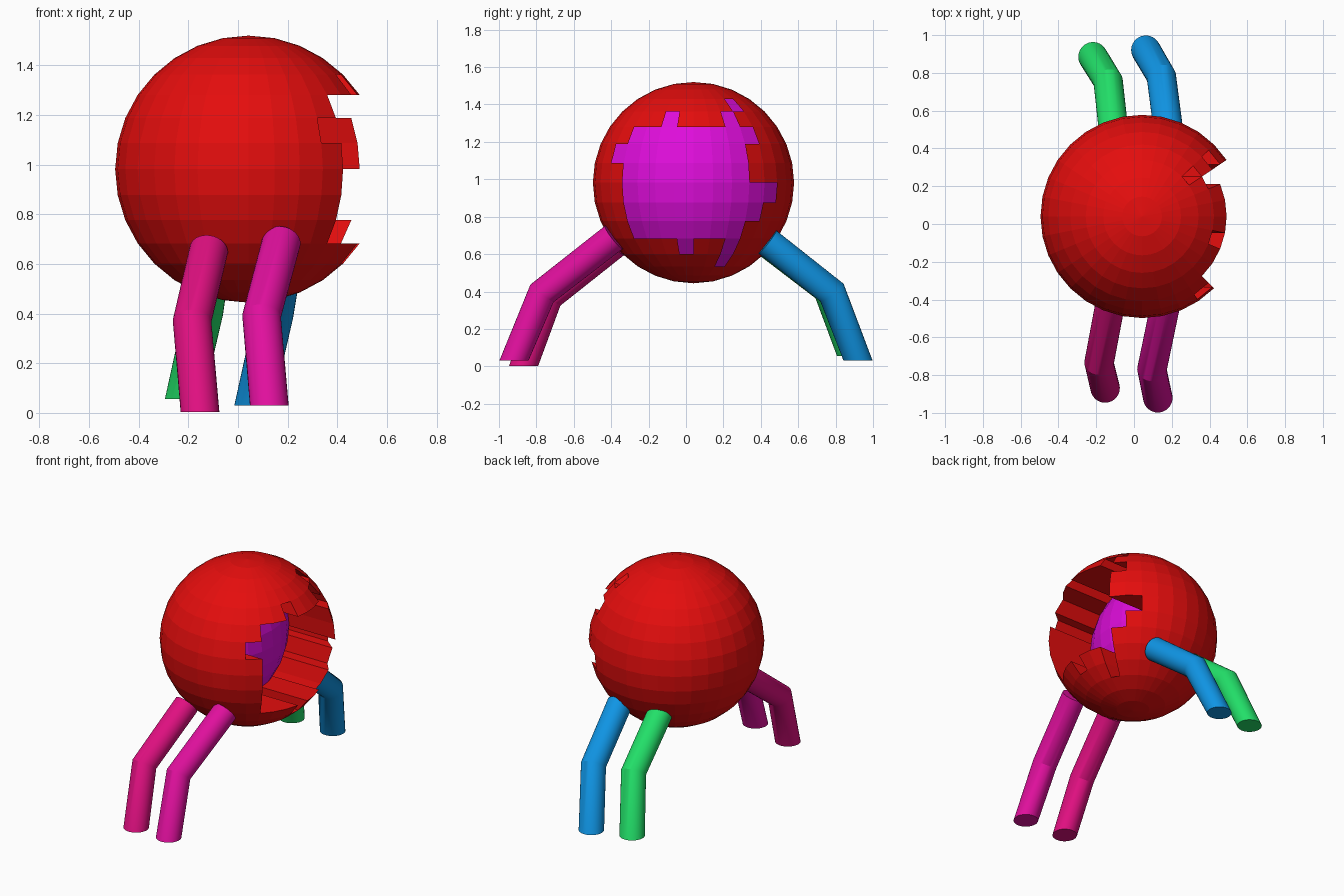
import bpy, bmesh, math
from mathutils import Vector

if "Cube" in bpy.data.objects:
    bpy.data.objects.remove(bpy.data.objects["Cube"])


def material(name, rgb):
    m = bpy.data.materials.new(name)
    m.diffuse_color = (*rgb, 1)
    m.use_nodes = True
    m.node_tree.nodes["Principled BSDF"].inputs["Base Color"].default_value = m.diffuse_color
    return m


RED = material("red", (0.78, 0.004, 0.004))
MAGENTA = material("magenta", (0.73, 0.004, 0.70))
ROSE = material("rose", (0.75, 0.005, 0.22))
PINK = material("pink", (0.75, 0.005, 0.34))
BLUE = material("blue", (0.005, 0.30, 0.78))
GREEN = material("green", (0.016, 0.74, 0.14))


def finish(bm, name, mats):
    bmesh.ops.recalc_face_normals(bm, faces=bm.faces)
    me = bpy.data.meshes.new(name)
    bm.to_mesh(me)
    bm.free()
    for m in mats:
        me.materials.append(m)
    ob = bpy.data.objects.new(name, me)
    bpy.context.collection.objects.link(ob)
    return ob


# Body: faceted ball with a ragged patch of faces pushed in on the +x side
STEP = math.radians(11.25)
CENTRE = Vector((0.043, 0.04, 0.982))
RADIUS = 0.538
MOUTH_DEPTH = 0.345
# latitude row -> columns (first, last) counted from the +x meridian
MOUTH = {4: [(3, 3)], 3: [(-2, -2), (2, 2)], 2: [(-4, 3)], 1: [(-5, 2)],
         0: [(-4, 2)], -1: [(-4, 4)], -2: [(-4, 3)], -3: [(-4, 2)],
         -4: [(-1, -1), (2, 2)], -5: [(2, 2)]}


def in_mouth(face):
    c = face.calc_center_median()
    row = math.floor(math.atan2(c.z, math.hypot(c.x, c.y)) / STEP)
    col = math.floor(math.atan2(c.y, c.x) / STEP)
    return any(a <= col <= b for a, b in MOUTH.get(row, []))


bm = bmesh.new()
bmesh.ops.create_uvsphere(bm, u_segments=32, v_segments=16, radius=RADIUS)
patch = [f for f in bm.faces if in_mouth(f)]
res = bmesh.ops.extrude_face_region(bm, geom=patch)["geom"]
floor = [g for g in res if isinstance(g, bmesh.types.BMFace)]
verts = [g for g in res if isinstance(g, bmesh.types.BMVert)]
bmesh.ops.translate(bm, verts=verts, vec=(-MOUTH_DEPTH, 0, 0))
for f in floor:
    f.material_index = 1
old = [f for f in patch if f.is_valid]
if old:
    bmesh.ops.delete(bm, geom=old, context='FACES_ONLY')
body = finish(bm, "body", [RED, MAGENTA])
body.location = CENTRE


# Legs: bent tubes, mitred at the knee and cut level at the foot
def leg(name, mat, hip, knee, foot, r=0.078, n=32):
    hip, knee, foot = Vector(hip), Vector(knee), Vector(foot)
    upper, lower = (knee - hip).normalized(), (foot - knee).normalized()
    side = upper.cross(Vector((0, 0, 1))).normalized()
    bm = bmesh.new()
    rings = []
    for p, axis in ((hip, upper), (knee, (upper + lower).normalized()),
                    (foot, Vector((0, 0, -1)))):
        u = (side - axis * side.dot(axis)).normalized()
        v = axis.cross(u)
        rings.append([bm.verts.new(p + r * (u * math.cos(a) + v * math.sin(a)))
                      for a in (2 * math.pi * i / n for i in range(n))])
    for a, b in zip(rings, rings[1:]):
        for i in range(n):
            j = (i + 1) % n
            bm.faces.new((a[i], a[j], b[j], b[i]))
    bm.faces.new(rings[0])
    bm.faces.new(rings[-1])
    ob = finish(bm, name, [mat])
    bpy.ops.object.select_all(action='DESELECT')
    ob.select_set(True)
    bpy.context.view_layer.objects.active = ob
    bpy.ops.object.shade_smooth_by_angle(angle=math.radians(30))


leg("front_left_leg", ROSE, (-0.118, -0.38, 0.655), (-0.185, -0.735, 0.37), (-0.153, -0.868, 0.003))
leg("front_right_leg", PINK, (0.175, -0.385, 0.69), (0.095, -0.77, 0.39), (0.126, -0.92, 0.03))
leg("back_right_leg", BLUE, (0.19, 0.435, 0.665), (0.145, 0.78, 0.395), (0.063, 0.92, 0.03))
leg("back_left_leg", GREEN, (-0.1, 0.42, 0.67), (-0.137, 0.755, 0.41), (-0.217, 0.885, 0.055))
